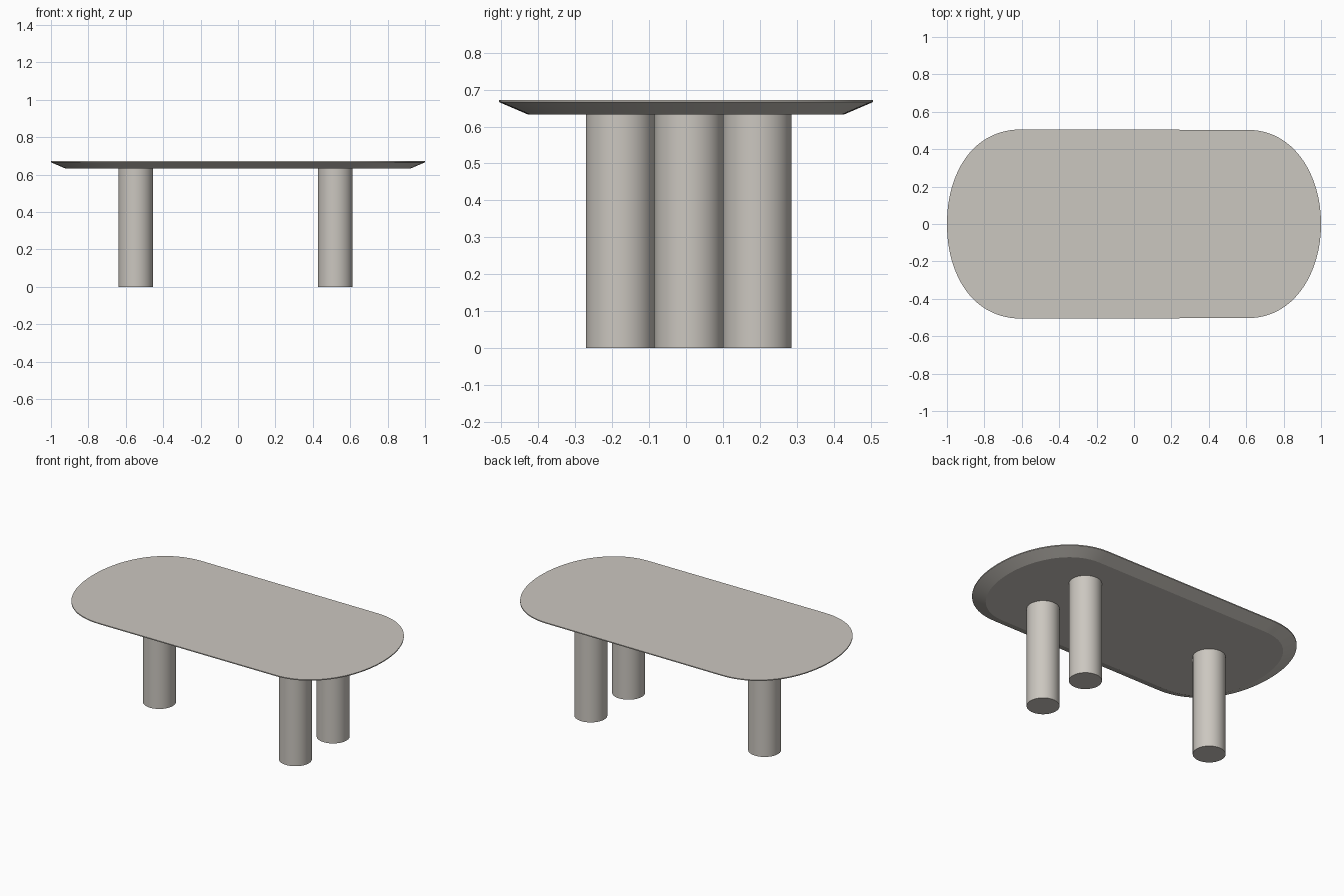
import bpy, bmesh, math
from mathutils import Vector

if "Cube" in bpy.data.objects:
    bpy.data.objects.remove(bpy.data.objects["Cube"])

stone = bpy.data.materials.new("warm_grey")
stone.diffuse_color = (0.60, 0.57, 0.525, 1)
stone.use_nodes = True
stone.node_tree.nodes["Principled BSDF"].inputs["Base Color"].default_value = stone.diffuse_color


def finish(bm, name):
    bmesh.ops.recalc_face_normals(bm, faces=bm.faces)
    mesh = bpy.data.meshes.new(name)
    bm.to_mesh(mesh)
    bm.free()
    mesh.materials.append(stone)
    ob = bpy.data.objects.new(name, mesh)
    bpy.context.collection.objects.link(ob)
    bpy.ops.object.select_all(action='DESELECT')
    ob.select_set(True)
    bpy.context.view_layer.objects.active = ob
    bpy.ops.object.shade_smooth_by_angle(angle=math.radians(20))
    return ob


def bezier(p, n=24):
    pts = [Vector(q) for q in p]
    out = []
    for i in range(n + 1):
        t = i / n
        s = 1 - t
        out.append(pts[0] * s**3 + pts[1] * 3*s*s*t + pts[2] * 3*s*t*t + pts[3] * t**3)
    return out


# Tabletop outline: four soft corner curves, slightly different left and right
def corner(sx, sy):
    start, handle, width = (0.61, 0.85, 0.503) if sx > 0 else (0.60, 0.865, 0.506)
    return bezier([(sx * start, sy * width), (sx * handle, sy * width),
                   (sx, sy * 0.27), (sx, 0)])


outline = (corner(1, 1) + corner(1, -1)[::-1][1:]
           + corner(-1, -1) + corner(-1, 1)[::-1][1:])


def inset(points, d):
    res = []
    for i, p in enumerate(points):
        tan = (points[(i + 1) % len(points)] - points[i - 1]).normalized()
        res.append(p + Vector((tan.y, -tan.x)) * d)   # clockwise outline: inside is right
    return res


# Tabletop: flat top, thin rim, wide bevel underneath
bm = bmesh.new()
levels = [(0.672, outline), (0.666, outline), (0.633, inset(outline, 0.077))]
rings = [[bm.verts.new((p.x, p.y, z)) for p in pts] for z, pts in levels]
n = len(outline)
for a, b in zip(rings, rings[1:]):
    for i in range(n):
        j = (i + 1) % n
        bm.faces.new((a[i], a[j], b[j], b[i]))
bm.faces.new(rings[0])
bm.faces.new(rings[-1])
finish(bm, "tabletop")

# Three round legs: one at the left, two at the right
for name, x, y in (("left_leg", -0.547, 0.008),
                   ("right_front_leg", 0.52, -0.178),
                   ("right_back_leg", 0.52, 0.193)):
    bm = bmesh.new()
    h = 0.634
    bmesh.ops.create_cone(bm, cap_ends=True, segments=64, radius1=0.093,
                          radius2=0.093, depth=h)
    bmesh.ops.translate(bm, verts=bm.verts, vec=(x, y, h / 2))
    finish(bm, name)
